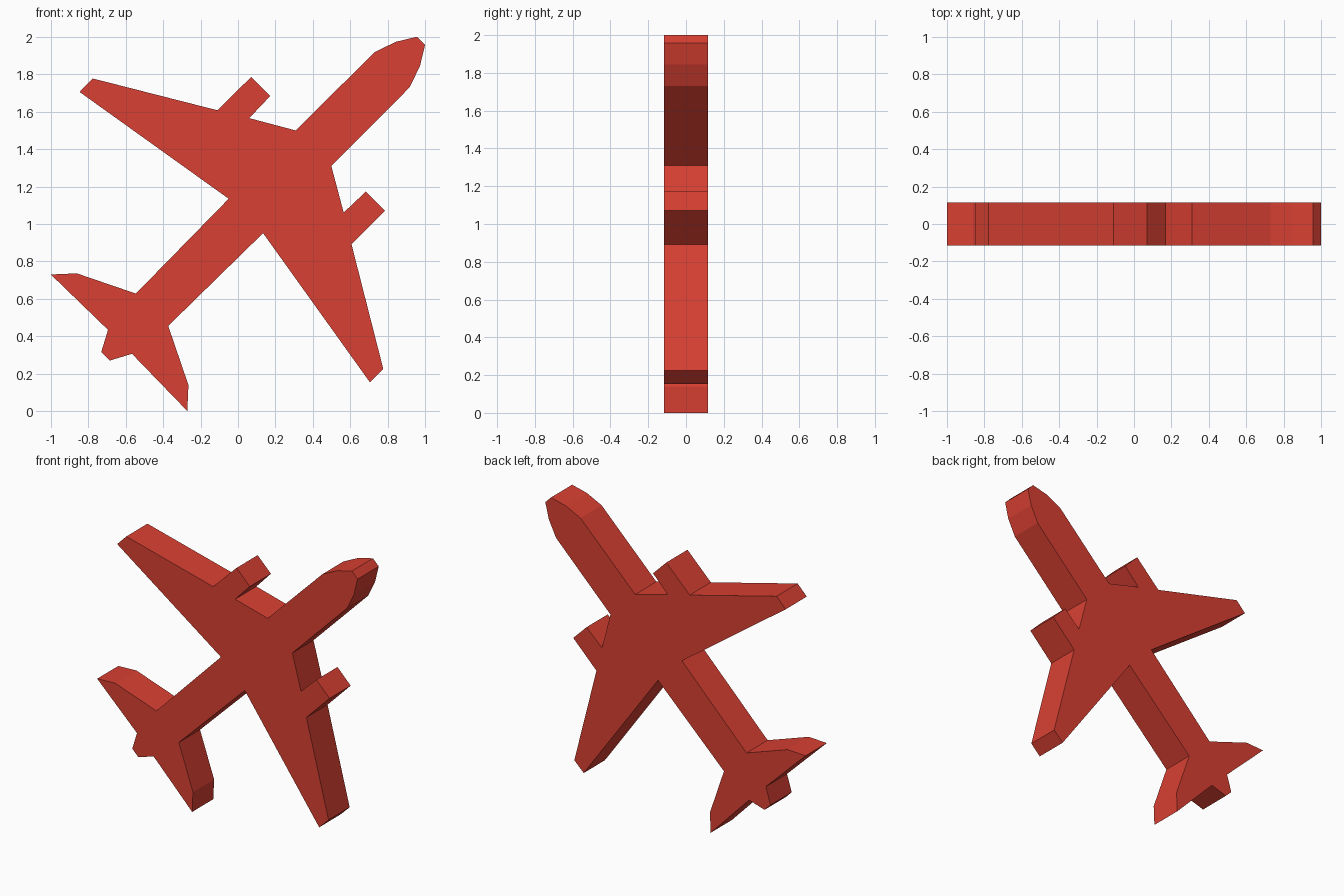
import bpy, bmesh

if "Cube" in bpy.data.objects:
    bpy.data.objects.remove(bpy.data.objects["Cube"])

HALF_DEPTH = 0.116
C = 1.001  # the plane is symmetric about the diagonal z = x + C

# Half outline (x, z), from nose along one side to the tail
half = [
    (1.0, 1.957), (0.973, 1.845), (0.918, 1.731),               # nose
    (0.499, 1.31),                                              # wing root
    (0.565, 1.061), (0.683, 1.173), (0.785, 1.071), (0.607, 0.891),  # engine
    (0.777, 0.224), (0.705, 0.154), (0.134, 0.951),             # wing tip and rear root
    (-0.373, 0.455), (-0.265, 0.139), (-0.271, 0.0),            # tailplane
    (-0.567, 0.306), (-0.685, 0.27),                            # tail end
]
outline = half + [(z - C, x + C) for x, z in reversed(half)]

red = bpy.data.materials.new("red")
red.diffuse_color = (0.69, 0.051, 0.032, 1)
red.use_nodes = True
red.node_tree.nodes["Principled BSDF"].inputs["Base Color"].default_value = red.diffuse_color

# Flat airplane silhouette, extruded through its depth
bm = bmesh.new()
face = bm.faces.new([bm.verts.new((x, -HALF_DEPTH, z)) for x, z in outline])
ext = bmesh.ops.extrude_face_region(bm, geom=[face], use_keep_orig=True)
back = [v for v in ext["geom"] if isinstance(v, bmesh.types.BMVert)]
bmesh.ops.translate(bm, verts=back, vec=(0, 2 * HALF_DEPTH, 0))
bmesh.ops.recalc_face_normals(bm, faces=bm.faces)

mesh = bpy.data.meshes.new("airplane_icon")
bm.to_mesh(mesh)
bm.free()
mesh.materials.append(red)
bpy.context.collection.objects.link(bpy.data.objects.new("airplane_icon", mesh))
